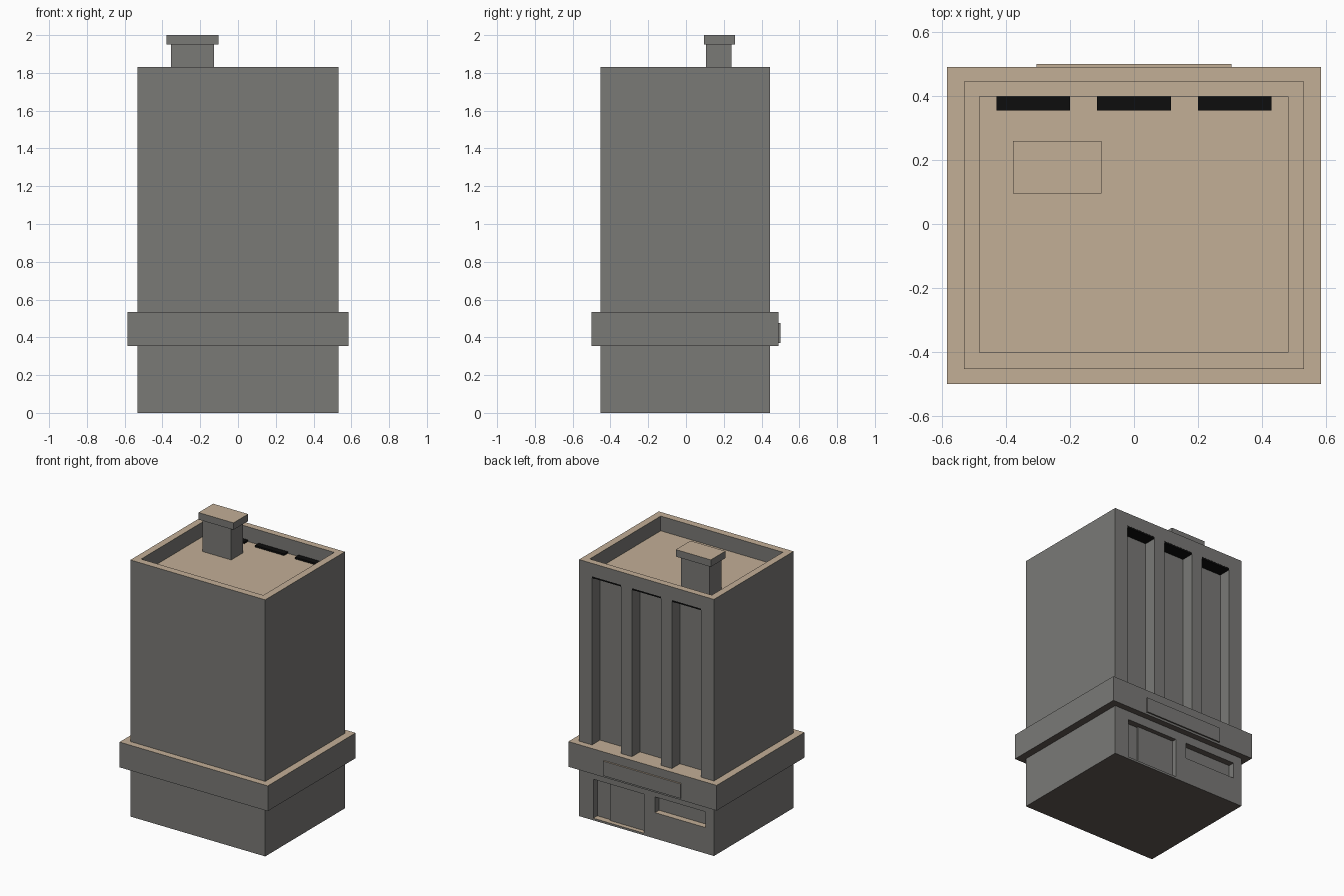
import bpy

if "Cube" in bpy.data.objects:
    bpy.data.objects.remove(bpy.data.objects["Cube"])


def material(name, rgb):
    m = bpy.data.materials.new(name)
    m.diffuse_color = (*rgb, 1)
    m.use_nodes = True
    m.node_tree.nodes["Principled BSDF"].inputs["Base Color"].default_value = m.diffuse_color
    return m


GREY = material("wall_grey", (0.195, 0.192, 0.183))
TAN = material("top_tan", (0.54, 0.425, 0.305))
BROWN = material("underside_brown", (0.12, 0.10, 0.088))
BLACK = material("black", (0.004, 0.004, 0.004))


def box(name, x, y, z):
    """Axis-aligned box from (min, max) ranges."""
    verts = [(a, b, c) for a in x for b in y for c in z]
    faces = [(0, 1, 3, 2), (4, 6, 7, 5), (0, 4, 5, 1),
             (2, 3, 7, 6), (0, 2, 6, 4), (1, 5, 7, 3)]
    me = bpy.data.meshes.new(name)
    me.from_pydata(verts, [], faces)
    ob = bpy.data.objects.new(name, me)
    bpy.context.collection.objects.link(ob)
    return ob


def cut(ob, x, y, z):
    """Subtract a box from an object."""
    cutter = box("cutter", x, y, z)
    cutter.hide_render = True
    mod = ob.modifiers.new("cut", 'BOOLEAN')
    mod.operation, mod.solver, mod.object = 'DIFFERENCE', 'EXACT', cutter
    bpy.context.view_layer.objects.active = ob
    bpy.ops.object.modifier_apply(modifier=mod.name)
    bpy.data.objects.remove(cutter)


def paint(ob):
    """Grey sides, tan upward faces, brown undersides."""
    ob.data.materials.clear()
    for m in (GREY, TAN, BROWN):
        ob.data.materials.append(m)
    for p in ob.data.polygons:
        p.material_index = 1 if p.normal.z > 0.5 else 2 if p.normal.z < -0.5 else 0


ROOF, NICHE_TOP = 1.725, 1.737
NICHES = [(0.20, 0.43), (-0.115, 0.115), (-0.43, -0.20)]

# Tower with sunken roof, tall rear niches, door and window recesses
tower = box("tower", (-0.532, 0.532), (-0.453, 0.445), (0, 1.83))
cut(tower, (-0.483, 0.481), (-0.402, 0.398), (ROOF, 2.1))
for nx in NICHES:
    cut(tower, nx, (0.355, 0.6), (0.45, NICHE_TOP))
cut(tower, (0.02, 0.42), (0.40, 0.6), (0.015, 0.293))
cut(tower, (-0.467, -0.067), (0.40, 0.6), (0.185, 0.297))

# Projecting band, sign board and door
band = box("band", (-0.585, 0.585), (-0.50, 0.49), (0.355, 0.535))
sign = box("sign_board", (-0.305, 0.305), (0.48, 0.50), (0.37, 0.475))
door = box("door", (0.02, 0.31), (0.39, 0.412), (0.015, 0.293))

# Chimney and cap
chimney = box("chimney", (-0.355, -0.127), (0.105, 0.24), (ROOF - 0.01, 1.95))
cap = box("chimney_cap", (-0.378, -0.102), (0.095, 0.26), (1.95, 2.0))

for part in (tower, band, sign, door, chimney, cap):
    paint(part)

# Black niche ceilings showing above the roof
for i, nx in enumerate(NICHES):
    plate = box(f"niche_ceiling_{i + 1}", nx, (0.355, 0.444), (ROOF, NICHE_TOP))
    plate.data.materials.append(BLACK)
